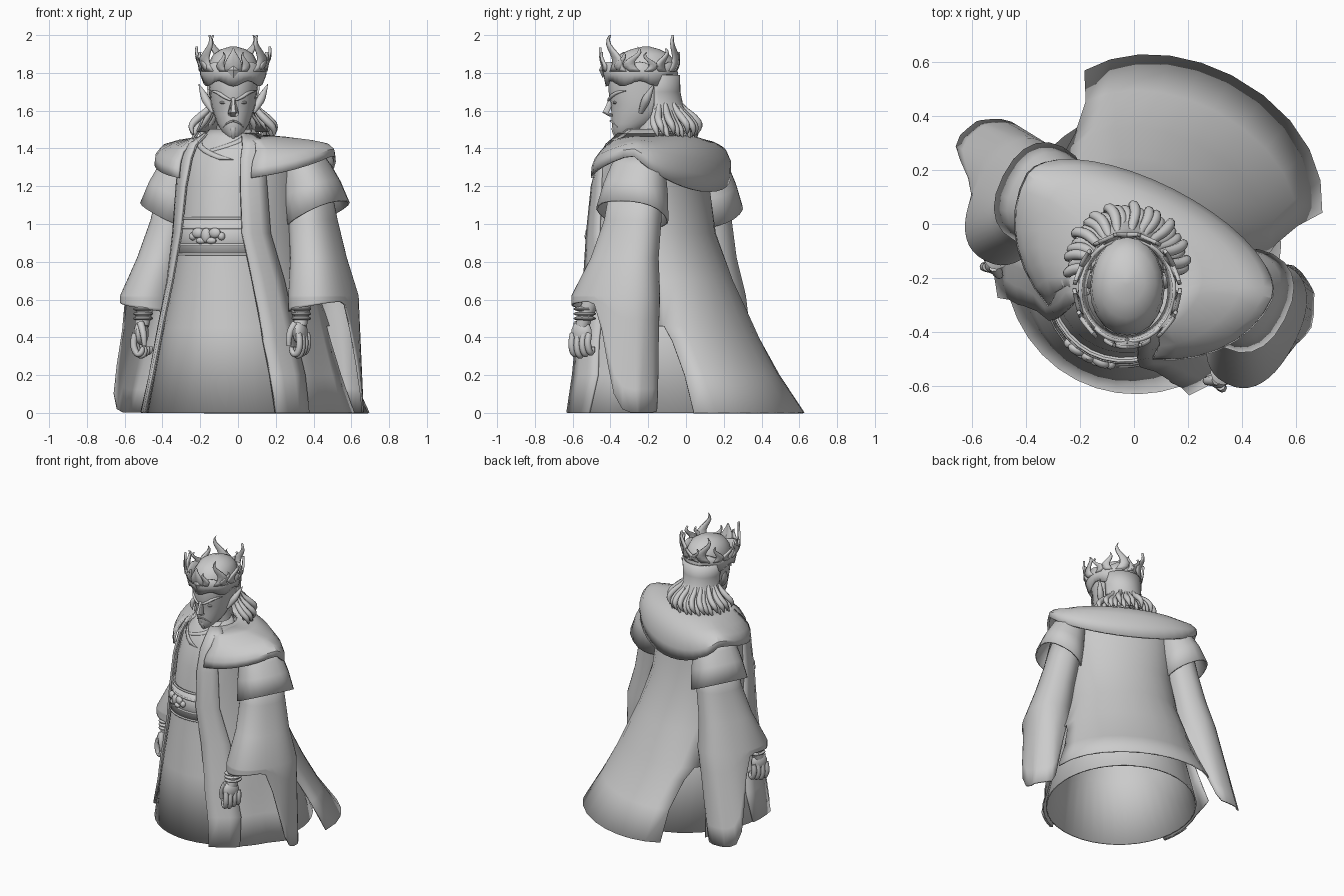
import bpy, bmesh
from math import sin, cos, pi, acos, radians, copysign
from mathutils import Matrix, Vector

if "Cube" in bpy.data.objects:
    bpy.data.objects.remove(bpy.data.objects["Cube"])

CA, SA = cos(radians(-27)), sin(radians(-27))


def W(p):  # turned body frame -> world
    x, y, z = p
    return Vector((CA * x - SA * y + .03, SA * x + CA * y - .1, z))


def H(p):  # head frame -> world
    return Vector((p[0] - .025, p[1], p[2]))


def lerp(a, b, t):
    return a + (b - a) * t


def smooth(a, b, v):
    t = max(0, min(1, (v - a) / (b - a)))
    return t * t * (3 - 2 * t)


def finish(name, bm):
    bmesh.ops.recalc_face_normals(bm, faces=bm.faces)
    me = bpy.data.meshes.new(name)
    bm.to_mesh(me)
    bm.free()
    ob = bpy.data.objects.new(name, me)
    bpy.context.collection.objects.link(ob)
    return ob


def sheet(name, rows, xf=W, closed=False, thick=.01, skip=None, caps=False):
    bm = bmesh.new()
    v = [[bm.verts.new(xf(p)) for p in r] for r in rows]
    n = len(v[0])
    for i in range(len(v) - 1):
        for j in range(n if closed else n - 1):
            if not (skip and skip(i, j)):
                k = (j + 1) % n
                bm.faces.new((v[i][j], v[i][k], v[i + 1][k], v[i + 1][j]))
    if caps:
        bm.faces.new(v[0])
        bm.faces.new(v[-1])
    ob = finish(name, bm)
    if thick:
        m = ob.modifiers.new("thickness", 'SOLIDIFY')
        m.thickness, m.offset = thick, 0
    return ob


def ball(name, loc, size, xf=W, seg=14):
    bm = bmesh.new()
    bmesh.ops.create_uvsphere(bm, u_segments=seg, v_segments=max(2, seg // 2), radius=1,
                              matrix=Matrix.Translation(loc) @ Matrix.Diagonal((*size, 1)))
    for v in bm.verts:
        v.co = xf(v.co)
    return finish(name, bm)


def tube(name, pts, radii, xf=W):
    cu = bpy.data.curves.new(name, 'CURVE')
    cu.dimensions, cu.bevel_depth, cu.bevel_resolution = '3D', 1, 2
    cu.resolution_u, cu.use_fill_caps = 4, True
    sp = cu.splines.new('NURBS')
    sp.points.add(len(pts) - 1)
    for q, p, r in zip(sp.points, pts, radii):
        q.co, q.radius = (*xf(p), 1), r
    sp.order_u, sp.use_endpoint_u = 3, True
    bpy.context.collection.objects.link(bpy.data.objects.new(name, cu))


def ring_pt(row, a, grow=0):  # row: z, half width, centre y, front y, back y
    z, rx, cy, yf, yb = row[:5]
    fl = row[6] if len(row) > 6 else 0
    s = sin(a)
    return ((rx + grow + fl * max(0, s)) * cos(a), cy + s * ((yb - cy if s > 0 else cy - yf) + grow), z)


def section(rows, z):
    for a, b in zip(rows, rows[1:]):
        if a[0] <= z <= b[0]:
            return [lerp(p, q, (z - a[0]) / (b[0] - a[0])) for p, q in zip(a, b)]


ROUND = [2 * pi * k / 40 for k in range(40)]

# Inner robe and skirt
robe = [(0, .5, 0, -.53, .54), (.45, .4, 0, -.48, .38), (.7, .35, 0, -.445, .28), (.9, .32, 0, -.42, .2),
        (1.2, .31, 0, -.385, .15), (1.35, .3, -.03, -.335, .12), (1.42, .22, -.08, -.3, .06),
        (1.46, .15, -.13, -.27, -.02), (1.5, .115, -.14, -.24, -.03)]
sheet("inner_robe", [[ring_pt(r, a) for a in ROUND] for r in robe], closed=True)

# Crossed lapels
for s, g, end in ((1, .004, 1.38), (-1, .008, 1.34)):
    rows = []
    for k in range(9):
        t = k / 8
        r = section(robe, lerp(1.495, end, t))
        rows.append([ring_pt(r, radians(-90 + s * (lerp(70, -20, t) + w)), g) for w in (0, 7, 14)])
    sheet("lapel", rows, thick=.006)

# Belt with trims and knot
sheet("belt", [[ring_pt(section(robe, z), a, .012) for a in ROUND] for z in (.84, .94, 1.03)], closed=True, thick=.016)
for z in (.84, .89, .98, 1.03):
    sheet("belt_trim", [[ring_pt(section(robe, z + d), a, .019) for a in ROUND] for d in (-.006, .006)], closed=True)
for x, dz, sx, sz in ((0, 0, .028, .04), (-.05, .012, .035, .028), (.05, .012, .035, .028),
                      (-.085, -.005, .02, .022), (.085, -.005, .02, .022), (-.03, -.028, .03, .018), (.03, -.028, .03, .018)):
    ball("belt_knot", (x, -.44 + x * x * 2, .94 + dz), (sx, .02, sz))

# Long outer coat, open in front and vented at both sides (extra: opening half width, flare)
coat = [(0, .52, 0, -.575, .725, .385, .22), (.2, .47, 0, -.55, .58, .345, .18), (.38, .435, 0, -.525, .48, .305, .12),
        (.46, .42, 0, -.51, .44, .29, .1), (.7, .37, 0, -.47, .33, .235, .03), (.95, .34, 0, -.44, .225, .18, 0),
        (1.2, .33, 0, -.405, .18, .16, 0), (1.35, .34, -.02, -.35, .16, .145, 0),
        (1.42, .27, -.06, -.315, .12, .135, 0), (1.475, .14, -.13, -.27, .01, .1, 0)]


def coat_angles(r):
    def half(edge):
        a0 = -acos(r[5] / r[1])
        edge = lerp(edge, 26, smooth(.3, .46, r[0]))  # vent narrows to a rounded top
        return ([lerp(a0, radians(15), k / 7) for k in range(8)] +
                [radians(lerp(15, edge, .6)), radians(edge)] + [radians(lerp(edge, 90, k / 5)) for k in range(1, 5)])
    return half(36) + [pi / 2] + [pi - a for a in reversed(half(43))]


def vent(i, j):
    return i < 3 and min(j, 27 - j) in (7, 8)


sheet("outer_coat", [[ring_pt(r, a) for a in coat_angles(r)] for r in coat], skip=vent)
for s in (1, -1):
    band = []
    for r in coat:
        a0, a1 = -acos(r[5] / r[1]), -acos(min(.97, (r[5] + .1) / r[1]))
        pts = [ring_pt(r, lerp(a0, a1, k / 3), .009) for k in range(4)]
        band.append([(s * x, y, z) for x, y, z in pts])
    sheet("coat_front_band", band, thick=.014)

# Shoulder mantle: width, centre, front, back, then side/front/back heights
mantle = [(.13, -.13, -.26, .0, 1.465, 1.45, 1.47), (.25, -.05, -.31, .12, 1.455, 1.42, 1.455),
          (.38, .02, -.33, .185, 1.44, 1.37, 1.41), (.46, .04, -.35, .225, 1.425, 1.32, 1.34),
          (.49, .05, -.36, .24, 1.4, 1.28, 1.26), (.495, .05, -.365, .235, 1.365, 1.23, 1.17)]
rows = []
for rx, cy, yf, yb, zs, zf, zb in mantle:
    a0 = -acos(min(.72, .21 / rx))
    row = []
    for k in range(33):
        a = lerp(a0, pi - a0, k / 32)
        s = sin(a)
        x, y, _ = ring_pt((0, rx, cy, yf, yb), a, .01)
        row.append((x, y, lerp(zs, zb if s > 0 else zf, abs(s) ** 1.1)))
    rows.append(row)
sheet("shoulder_mantle", rows, thick=.014)


def oval(cx, cy, z, rx, ry, a, tilt=0):
    c, s = cos(a), sin(a)
    c, s = copysign(abs(c) ** .85, c), copysign(abs(s) ** .85, s)
    return cx + rx * c, cy + ry * s, z + tilt * rx * c


# Arms
for side in (1, -1):
    S = lambda p, s=side: W((s * p[0], p[1], p[2]))
    A = ROUND[::2]
    # Short over-sleeve
    sheet("short_sleeve", [[oval(*r[:5], a, r[5]) for a in A] for r in
          ((.35, .01, 1.38, .08, .11, 0), (.37, .015, 1.29, .11, .145, .2),
           (.4, .015, 1.18, .13, .17, .4), (.435, .015, 1.05, .145, .19, .5))], xf=S, closed=True)
    # Long sleeve with trailing tail
    A = ROUND
    rows = [[oval(*r, a) for a in A] for r in
            ((.37, .01, 1.25, .1, .13), (.41, .005, 1.02, .11, .15), (.455, -.02, .82, .125, .18), (.5, -.05, .62, .15, .24))]
    out = .035 if side > 0 else .16
    cuff = rows[-1]
    for k in range(1, 6):
        t = k / 5
        row = []
        for a, (x, y, z) in zip(A, cuff):
            g = smooth(.3, .9, cos(a - radians(60)))
            f = .012 * t * g * sin(7 * a)
            drop = .618 * g + (.06 - .03 * cos(a)) * (1 - g)
            row.append((x + out * t * g + f, y - f, z - drop * t))
        rows.append(row)
    sheet("long_sleeve", rows, xf=S, closed=True)
    # Forearm, wrist bands and curled hand
    tube("forearm", [(.45, -.08, .8), (.47, -.22, .62), (.47, -.265, .46)], (.05, .05, .038), S)
    for z in (.5, .525, .55):
        ball("wrist_band", (.47, -.25, z), (.052, .062, .014), S)
    ball("palm", (.472, -.268, .425), (.034, .06, .065), S)
    for i in range(4):
        y = -.312 + .032 * i
        b = .008 * abs(i - 1)
        tube("finger", [(.485, y, .42), (.5, y - .006, .36 + b), (.475, y, .295 + b), (.44, y, .315 + b), (.445, y, .35)],
             (.017, .018, .017, .015, .011), S)
    tube("thumb", [(.46, -.3, .475), (.425, -.325, .42), (.43, -.315, .355)], (.02, .02, .012), S)
    # Ear, brow, eye, moustache
    E = lambda p, s=side: H((s * p[0], p[1], p[2]))
    tube("ear", [(.105, -.24, 1.59), (.135, -.22, 1.64), (.155, -.2, 1.68), (.182, -.17, 1.74)], (.012, .024, .022, .002), E)
    tube("brow", [(.012, -.412, 1.655), (.05, -.4, 1.672), (.085, -.365, 1.7), (.12, -.32, 1.705)], (.006, .01, .01, .003), E)
    ball("eye", (.048, -.374, 1.643), (.026, .014, .009), E)
    tube("moustache", [(0, -.4, 1.545), (.03, -.388, 1.543), (.055, -.362, 1.51)], (.005, .006, .001), E)

# Head and neck
head = [(1.46, .028, -.34, -.37, -.3), (1.49, .06, -.31, -.388, -.24), (1.53, .085, -.28, -.392, -.17),
        (1.58, .103, -.25, -.395, -.1), (1.63, .118, -.24, -.397, -.06), (1.67, .12, -.24, -.408, -.05),
        (1.78, .138, -.24, -.412, -.04), (1.85, .132, -.23, -.39, -.05), (1.9, .105, -.22, -.35, -.09),
        (1.925, .065, -.22, -.29, -.14), (1.94, .015, -.21, -.225, -.195)]
sheet("head", [[ring_pt(r, a) for a in ROUND[::2]] for r in head], H, True, 0, caps=True)
tube("neck", [(0, -.16, 1.4), (0, -.18, 1.5), (0, -.19, 1.6)], (.1, .085, .085), H)
sheet("nose", [[(-w, y + .03, z), (-w * .4, y, z), (w * .4, y, z), (w, y + .03, z)] for w, y, z in
      ((.012, -.405, 1.67), (.015, -.42, 1.63), (.026, -.44, 1.59), (.022, -.405, 1.572))], H, thick=.006)
tube("lips", [(-.036, -.37, 1.524), (0, -.398, 1.53), (.036, -.37, 1.524)], (.003, .009, .003), H)
tube("chin_beard", [(0, -.375, 1.51), (0, -.378, 1.48), (0, -.35, 1.435)], (.018, .02, .002), H)

# Hair: swept back shell and flared locks
hair = ((.14, -.036, 1.79), (.132, -.035, 1.7), (.125, -.02, 1.63), (.16, .02, 1.56), (.19, .035, 1.49))
sheet("hair_shell", [[ring_pt((z, rx, -.17, -.3, yb), lerp(0, pi, k / 20)) for k in range(21)] for rx, yb, z in hair], H)
for k in range(25):
    a = lerp(-.1, pi + .1, k / 24)
    e = .014 * sin(k * 2.4)
    tube("hair_lock", [(r * cos(a + d), -.15 + r * q * sin(a + d), z + e) for r, q, d, z in
         ((.105, 1, 0, 1.65), (.125, 1.05, .02, 1.6), (.175 + e, 1.05, -.04, 1.55), (.225 + e, .98, .05, 1.5), (.215, .95, .12, 1.46))],
         (.008, .016, .021, .018, .002), H)


# Flame crown
def crown_pt(a, off, z, grow=0):
    return ((.168 + grow) * cos(a) - off * sin(a), -.245 + (.185 + grow) * sin(a) + off * cos(a), z)


sheet("crown_band", [[crown_pt(a, 0, z + d * cos(6 * a), g) for a in ROUND] for z, d, g in
      ((1.745, .015, -.012), (1.79, 0, 0), (1.845, .014, .006))], H, True, .014)
for deg, h, w, curl in ((0, .125, .042, 0), (18, .1, .018, .012), (46, .19, .03, .03), (62, .1, .022, -.02),
                        (82, .13, .028, -.03), (104, .1, .022, .025), (128, .12, .024, -.02), (152, .19, .03, .03), (172, .1, .018, .02)):
    for s in ((1, -1) if deg else (1,)):
        a = radians(-90 + s * deg)
        rows = []
        for k in range(9):
            t = k / 8
            hw = w * (1 - t) * (1 + .6 * sin(pi * t)) + .001
            c = s * curl * sin(t * 1.8 * pi)
            rows.append([crown_pt(a, c + q, 1.81 + h * t, .005 + .02 * sin(t * 1.9)) for q in (-hw, 0, hw)])
        sheet("crown_flame", rows, H, thick=.014)
ball("crown_gem", (0, -.44, 1.815), (.036, .02, .045), H, 4)

# Keep hard edges crisp, soft areas smooth
bpy.ops.object.select_all(action='DESELECT')
meshes = [o for o in bpy.context.scene.objects if o.type == 'MESH']
for o in meshes:
    o.select_set(True)
bpy.context.view_layer.objects.active = meshes[0]
bpy.ops.object.shade_smooth_by_angle(angle=radians(32))
